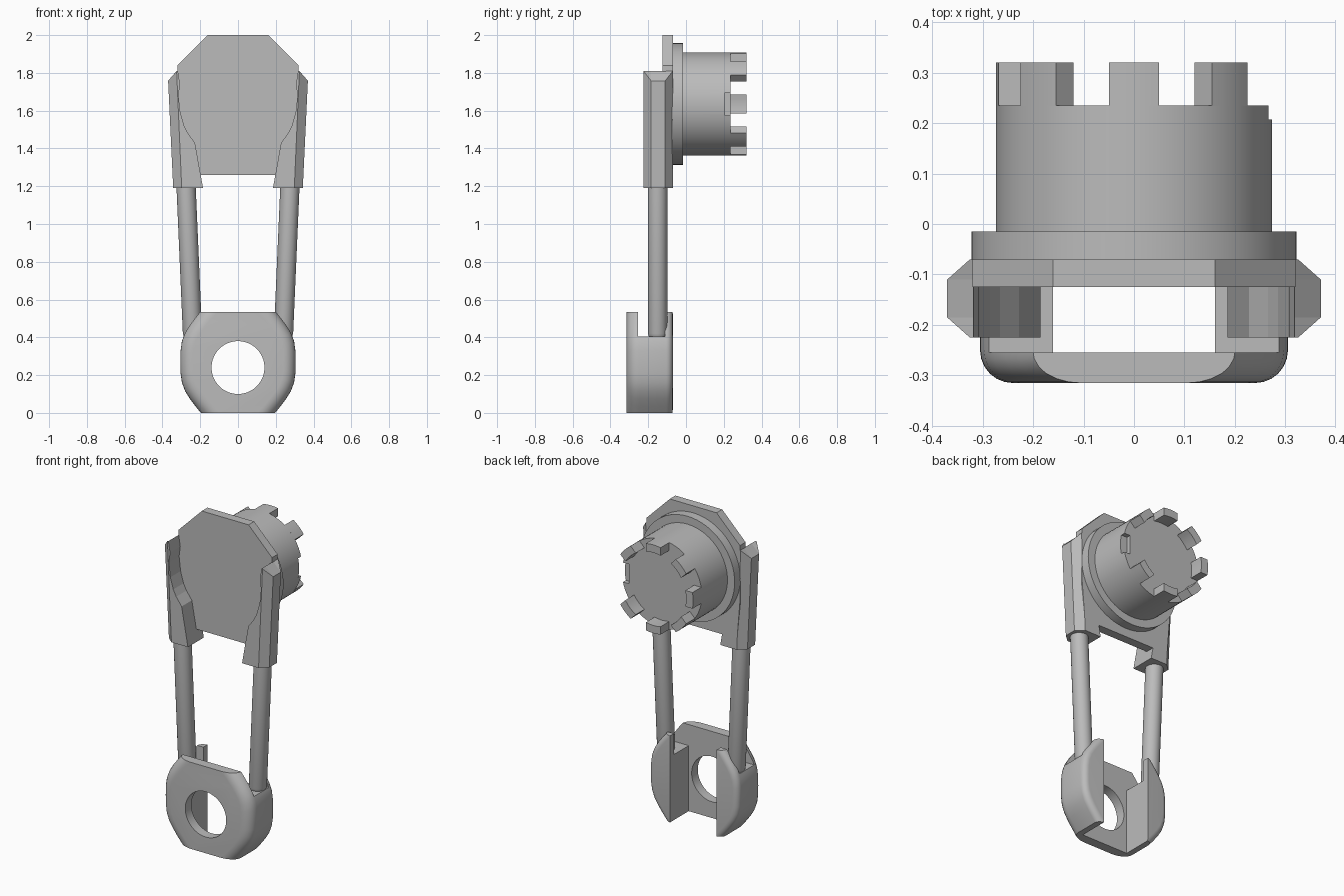
import bpy, bmesh, math
from mathutils import Vector

if "Cube" in bpy.data.objects:
    bpy.data.objects.remove(bpy.data.objects["Cube"])

grey = bpy.data.materials.new("plain grey")
grey.diffuse_color = (0.5, 0.5, 0.5, 1)
grey.use_nodes = True
grey.node_tree.nodes["Principled BSDF"].inputs["Base Color"].default_value = grey.diffuse_color
ZC = 1.635  # barrel axis height


def loft(name, rings):
    """Closed solid through equal-length rings of 3D points."""
    bm = bmesh.new()
    vs = [[bm.verts.new(p) for p in r] for r in rings]
    n = len(rings[0])
    for a, b in zip(vs, vs[1:]):
        for i in range(n):
            bm.faces.new((a[i], a[(i + 1) % n], b[(i + 1) % n], b[i]))
    bm.faces.new(vs[0])
    bm.faces.new(vs[-1])
    bmesh.ops.recalc_face_normals(bm, faces=bm.faces)
    me = bpy.data.meshes.new(name)
    bm.to_mesh(me)
    bm.free()
    ob = bpy.data.objects.new(name, me)
    bpy.context.collection.objects.link(ob)
    me.materials.append(grey)
    return ob


def prism(name, pts, y0, y1):
    return loft(name, [[(x, y, z) for x, z in pts] for y in (y0, y1)])


def disc(name, r, y0, y1, z=ZC, n=64):
    a = [2 * math.pi * i / n for i in range(n)]
    return prism(name, [(r * math.cos(t), z + r * math.sin(t)) for t in a], y0, y1)


def box(name, x0, x1, y0, y1, z0, z1):
    return prism(name, [(x0, z0), (x1, z0), (x1, z1), (x0, z1)], y0, y1)


def activate(ob):
    bpy.ops.object.select_all(action='DESELECT')
    ob.select_set(True)
    bpy.context.view_layer.objects.active = ob


def boolean(ob, cutter, op='DIFFERENCE'):
    activate(ob)
    m = ob.modifiers.new("cut", 'BOOLEAN')
    m.operation, m.solver, m.object = op, 'EXACT', cutter
    bpy.ops.object.modifier_apply(modifier=m.name)
    bpy.data.objects.remove(cutter)


def smooth(ob, angle=32):
    activate(ob)
    bpy.ops.object.shade_smooth_by_angle(angle=math.radians(angle))


# Head plate, flange and barrel
half = [(0.16, 2.0), (0.32, 1.84), (0.32, 1.5), (0.30, 1.26)]
prism("head_plate", half + [(-x, z) for x, z in reversed(half)], -0.125, -0.07)
smooth(disc("flange", 0.322, -0.07, -0.015))
barrel = disc("barrel", 0.273, -0.015, 0.235)
boolean(barrel, box("notch_cutter", 0.225, 0.3, 0.207, 0.3, ZC - 0.06, ZC + 0.06))
smooth(barrel)

# Seven crown teeth; the place at +x stays open
ws = [-0.05, -0.025, 0, 0.025, 0.05]
shape = [(math.sqrt(0.273**2 - w * w), w) for w in ws]
shape += [(math.sqrt(0.225**2 - w * w), w) for w in reversed(ws)]
for k in range(1, 8):
    c, s = math.cos(k * math.pi / 4), math.sin(k * math.pi / 4)
    smooth(prism(f"crown_tooth_{k}",
                 [(u * c - w * s, ZC + u * s + w * c) for u, w in shape], 0.234, 0.32))

# Arms: front outline with a chamfered outer side, and rods below
inner = [(0.185, 1.19), (0.228, 1.43), (0.265, 1.48), (0.285, 1.52), (0.305, 1.59),
         (0.315, 1.68), (0.307, 1.74), (0.318, 1.81)]
for side, tag in ((1, "right"), (-1, "left")):
    rings = []
    for y, out in ((-0.225, 0), (-0.185, 0.045), (-0.11, 0.045), (-0.07, 0)):
        outer = [(0.325 + out, 1.81 - out * 1.15), (0.298 + out, 1.19)]
        rings.append([(side * x, y, z) for x, z in inner + outer])
    loft(f"{tag}_arm", rings)

    top, low = Vector((side * 0.275, -0.15, 1.2)), Vector((side * 0.241, -0.15, 0.42))
    rod = []
    for f, r in ((0, 0.051), (1, 0.051), (1.03, 0.044), (1.05, 0.03), (1.06, 0.01)):
        p = top.lerp(low, f)
        rod.append([(p.x + r * math.cos(t), p.y + r * math.sin(t), p.z)
                    for t in (2 * math.pi * i / 32 for i in range(32))])
    smooth(loft(f"{tag}_rod", rod))

# Lower bracket: oval body with rounded front and back rims
q = [(0.305, 0.0), (0.304, 0.06), (0.297, 0.11), (0.28, 0.155), (0.255, 0.195),
     (0.225, 0.235), (0.19, 0.278), (0.10, 0.37)]
quarter = q[1:]
oval = (q + [(-x, z) for x, z in reversed(quarter)] + [(-0.305, 0)]
        + [(-x, -z) for x, z in quarter] + [(x, -z) for x, z in reversed(quarter)])
rims = [(-0.315 + 0.065 * (1 - math.cos(a)), 0.065 * (1 - math.sin(a)))
        for a in (math.pi / 2 * i / 6 for i in range(7))]
rims = [(-0.315 + 0.065 * (1 - math.sin(a)), 0.065 * (1 - math.cos(a)))
        for a in (math.pi / 2 * (6 - i) / 6 for i in range(7))]
rims += [(-0.105 + 0.035 * math.sin(a), 0.035 * (1 - math.cos(a)))
         for a in (math.pi / 2 * i / 5 for i in range(6))]
bracket = loft("lower_bracket", [[(x * (1 - d / 0.305), y, 0.27 + z * (1 - d / 0.305))
                                  for x, z in oval] for y, d in rims])
boolean(bracket, box("trim", -1, 1, -1, 1, 0, 0.535), 'INTERSECT')
boolean(bracket, box("gap_cutter", -0.16, 0.16, -0.255, 0.2, -0.5, 1))
boolean(bracket, box("shoulder_cutter", -1, 1, -0.255, -0.11, 0.405, 1))
boolean(bracket, disc("eye_cutter", 0.14, -0.5, 0, z=0.24))
smooth(bracket)
